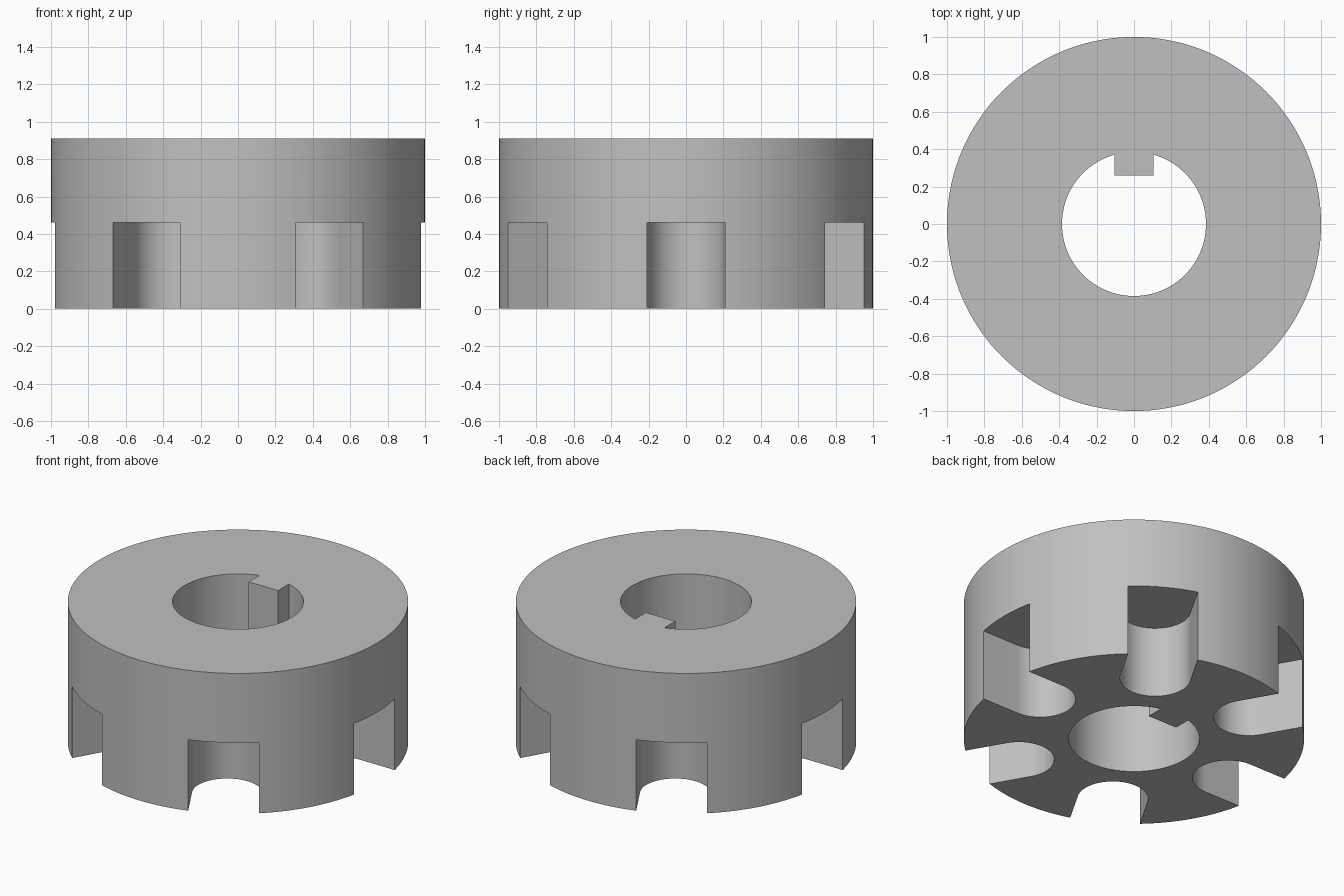
import bpy
import bmesh
from math import radians, sin, cos, asin, degrees
from mathutils import Matrix

if "Cube" in bpy.data.objects:
    bpy.data.objects.remove(bpy.data.objects["Cube"], do_unlink=True)

HEIGHT, SLOT_TOP = 0.91, 0.46
OUTER_R, BORE_R = 1.0, 0.385
SLOT_R, SLOT_CENTRE, SLOT_COUNT = 0.208, 0.72, 6
KEY_HALF, KEY_FACE = 0.105, 0.26

steel = bpy.data.materials.new("plain_grey")
steel.use_nodes = True
grey = (0.53, 0.53, 0.53, 1)
steel.diffuse_color = grey
steel.node_tree.nodes["Principled BSDF"].inputs["Base Color"].default_value = grey


def arc(radius, start, end, steps, cx=0.0):
    """Points on an arc, angles in degrees, both ends included."""
    angles = [radians(start + (end - start) * i / steps) for i in range(steps + 1)]
    return [(cx + radius * cos(a), radius * sin(a)) for a in angles]


def prism(name, profile, bottom, top, turn=0):
    """Extrude a closed outline upwards and turn it about z."""
    bm = bmesh.new()
    face = bm.faces.new([bm.verts.new((x, y, bottom)) for x, y in profile])
    raised = bmesh.ops.extrude_face_region(bm, geom=[face])["geom"]
    verts = [v for v in raised if isinstance(v, bmesh.types.BMVert)]
    bmesh.ops.translate(bm, verts=verts, vec=(0, 0, top - bottom))
    bmesh.ops.transform(bm, matrix=Matrix.Rotation(radians(turn), 4, "Z"), verts=bm.verts)
    bmesh.ops.recalc_face_normals(bm, faces=bm.faces)
    mesh = bpy.data.meshes.new(name)
    bm.to_mesh(mesh)
    bm.free()
    mesh.materials.append(steel)
    obj = bpy.data.objects.new(name, mesh)
    bpy.context.collection.objects.link(obj)
    return obj


def cut(target, cutter):
    """Subtract a cutter and discard it."""
    cutter.hide_render = True
    mod = target.modifiers.new("cut", "BOOLEAN")
    mod.operation, mod.solver, mod.object = "DIFFERENCE", "EXACT", cutter
    bpy.context.view_layer.objects.active = target
    bpy.ops.object.modifier_apply(modifier=mod.name)
    bpy.data.objects.remove(cutter, do_unlink=True)


# Solid round body
body = prism("slotted_collar", arc(OUTER_R, 0, 360, 144)[:-1], 0, HEIGHT)

# Bore, leaving a full-height key at the back
key_angle = degrees(asin(KEY_HALF / BORE_R))
bore = arc(BORE_R, 90 + key_angle, 450 - key_angle, 90)
bore += [(KEY_HALF, KEY_FACE), (-KEY_HALF, KEY_FACE)]
cut(body, prism("bore_cutter", bore, -0.1, HEIGHT + 0.1))

# Round-ended radial slots in the lower half
slot = arc(SLOT_R, 90, 270, 32, SLOT_CENTRE) + [(1.2, -SLOT_R), (1.2, SLOT_R)]
for i in range(SLOT_COUNT):
    cut(body, prism("slot_cutter", slot, -0.1, SLOT_TOP, i * 360 / SLOT_COUNT))

# Smooth curved walls with crisp rims
bpy.ops.object.select_all(action="DESELECT")
body.select_set(True)
bpy.context.view_layer.objects.active = body
bpy.ops.object.shade_smooth_by_angle(angle=radians(30))
